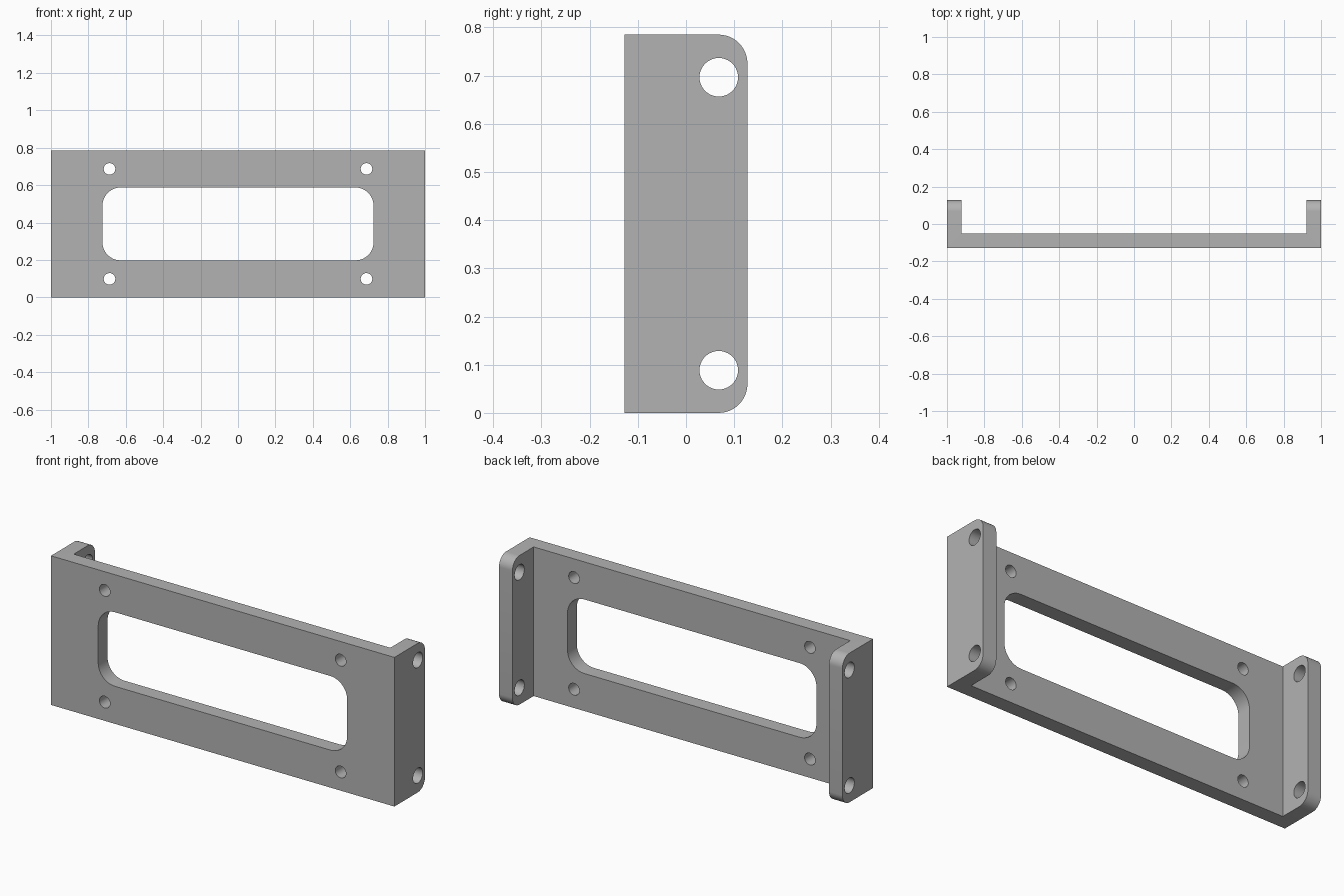
import bpy
import bmesh
from math import pi, radians
from mathutils import Matrix

if "Cube" in bpy.data.objects:
    bpy.data.objects.remove(bpy.data.objects["Cube"], do_unlink=True)

HEIGHT = 0.785
MID = HEIGHT / 2
DEPTH = 0.1275      # half depth
WALL = 0.078        # sheet thickness
INNER_X = 1 - WALL
INNER_Y = WALL - DEPTH

grey = bpy.data.materials.new("plain grey")
grey.use_nodes = True
grey.diffuse_color = (0.45, 0.45, 0.45, 1)
grey.node_tree.nodes["Principled BSDF"].inputs["Base Color"].default_value = grey.diffuse_color


def make_object(name, bm):
    bmesh.ops.recalc_face_normals(bm, faces=bm.faces)
    mesh = bpy.data.meshes.new(name)
    bm.to_mesh(mesh)
    bm.free()
    mesh.materials.append(grey)
    obj = bpy.data.objects.new(name, mesh)
    bpy.context.collection.objects.link(obj)
    return obj


def round_edges(bm, edges, radius):
    bmesh.ops.bevel(bm, geom=edges, offset=radius, segments=12,
                    profile=0.5, affect='EDGES')


def add_hole(bm, location, radius, axis):
    place = Matrix.Translation(location) @ Matrix.Rotation(pi / 2, 4, axis)
    bmesh.ops.create_cone(bm, cap_ends=True, segments=40, radius1=radius,
                          radius2=radius, depth=0.3, matrix=place)


# U-shaped channel, with the free corners of both flanges rounded
bm = bmesh.new()
half = [(1, -DEPTH), (1, DEPTH), (INNER_X, DEPTH), (INNER_X, INNER_Y)]
outline = half + [(-x, y) for x, y in reversed(half)]
base = bm.faces.new([bm.verts.new((x, y, 0)) for x, y in outline])
top = bmesh.ops.extrude_face_region(bm, geom=[base])["geom"]
bmesh.ops.translate(bm, vec=(0, 0, HEIGHT),
                    verts=[v for v in top if isinstance(v, bmesh.types.BMVert)])
corners = [e for e in bm.edges
           if all(v.co.y > DEPTH - 0.001 for v in e.verts)
           and abs(e.verts[0].co.z - e.verts[1].co.z) < 0.001]
round_edges(bm, corners, 0.06)
bracket = make_object("mounting_bracket", bm)

# Cutter for the rounded window
bm = bmesh.new()
bmesh.ops.create_cube(bm, size=1, matrix=Matrix.Translation((0, INNER_Y, MID))
                      @ Matrix.Diagonal((1.45, 0.3, 0.39, 1)))
round_edges(bm, [e for e in bm.edges
                 if abs(e.verts[0].co.y - e.verts[1].co.y) > 0.1], 0.098)
window = make_object("window_cutter", bm)

# Cutter for the screw holes in the plate and the flanges
bm = bmesh.new()
for side in (-1, 1):
    for level in (-1, 1):
        add_hole(bm, (side * 0.687, -DEPTH, MID + level * 0.294), 0.031, 'X')
        add_hole(bm, (side, 0.068, MID + level * 0.304), 0.04, 'Y')
holes = make_object("screw_hole_cutter", bm)

# Cut the openings, then drop the cutters
bpy.context.view_layer.objects.active = bracket
for cutter in (window, holes):
    cutter.hide_render = True
    cut = bracket.modifiers.new(cutter.name, 'BOOLEAN')
    cut.operation = 'DIFFERENCE'
    cut.solver = 'EXACT'
    cut.object = cutter
    bpy.ops.object.modifier_apply(modifier=cut.name)
    bpy.data.objects.remove(cutter, do_unlink=True)

bpy.ops.object.select_all(action='DESELECT')
bracket.select_set(True)
bpy.ops.object.shade_smooth_by_angle(angle=radians(30))
